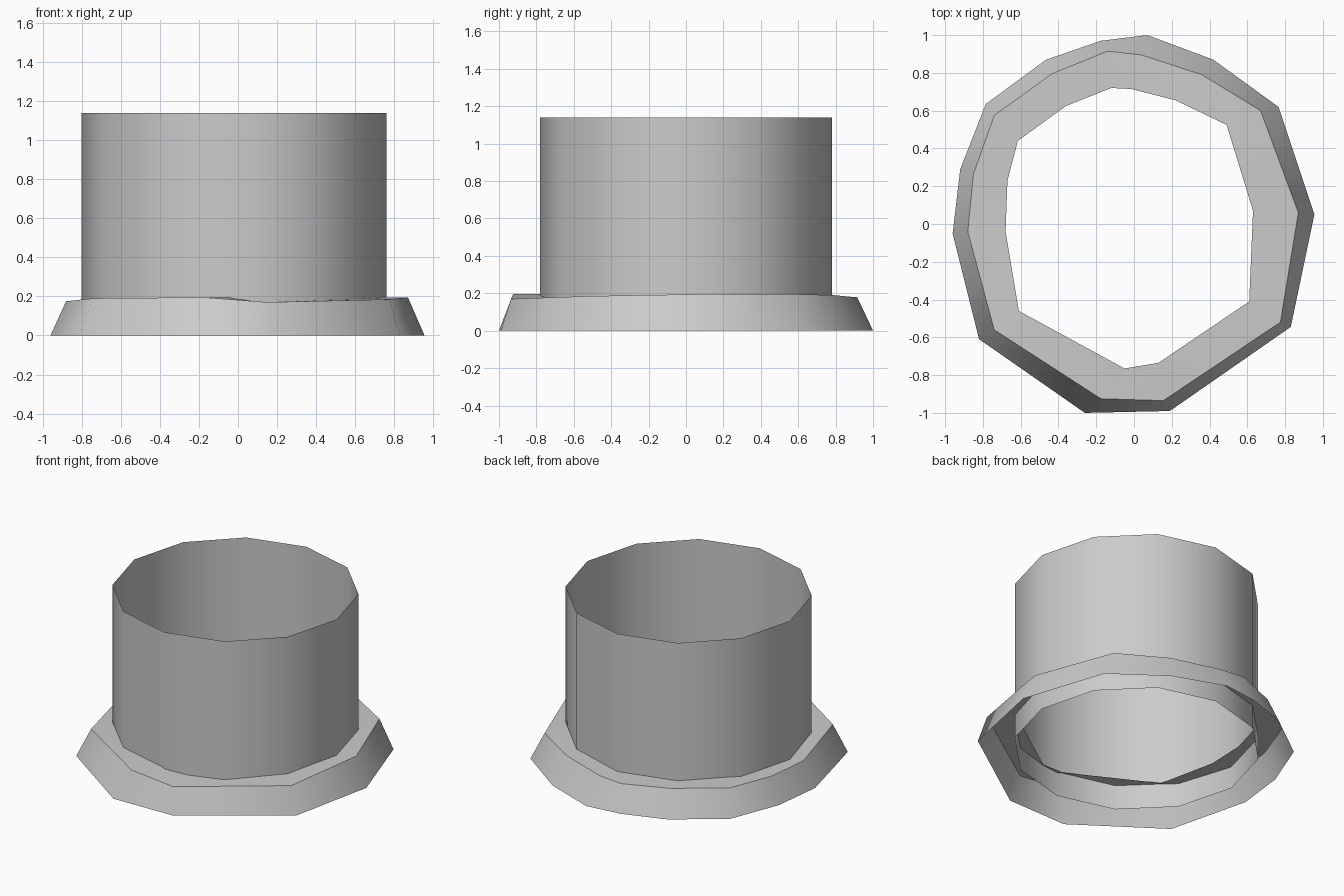
import bpy
import math

# Remove the default object
default_object = bpy.data.objects.get("Cube")
if default_object:
    bpy.data.objects.remove(default_object, do_unlink=True)


def make_material(name, colour):
    """Create a plain flat-coloured material."""
    material = bpy.data.materials.new(name)
    material.use_nodes = True
    material.diffuse_color = colour
    shader = material.node_tree.nodes["Principled BSDF"]
    shader.inputs["Base Color"].default_value = colour
    return material


def build_loft(name, loops, material, smooth_angle):
    """Skin a stack of matching closed loops into an open smooth shell."""
    count = len(loops[0])
    vertices = [point for loop in loops for point in loop]
    faces = []
    for level in range(len(loops) - 1):
        lower, upper = level * count, (level + 1) * count
        for i in range(count):
            j = (i + 1) % count
            faces.append((lower + i, lower + j, upper + j, upper + i))
    mesh = bpy.data.meshes.new(name)
    mesh.from_pydata(vertices, [], faces)
    mesh.materials.append(material)
    shell = bpy.data.objects.new(name, mesh)
    bpy.context.collection.objects.link(shell)

    # Smooth shading around the wall, crisp at the rim
    bpy.ops.object.select_all(action="DESELECT")
    shell.select_set(True)
    bpy.context.view_layer.objects.active = shell
    bpy.ops.object.shade_smooth_by_angle(angle=math.radians(smooth_angle))
    return shell


def circle_loop(radius, centre_x, height, sides):
    """Return a regular counter-clockwise loop of points."""
    step = math.tau / sides
    return [(centre_x + radius * math.cos(i * step), radius * math.sin(i * step), height)
            for i in range(sides)]


grey = make_material("light grey", (.6, .6, .6, 1))

# Tube: open twelve-sided wall passing down through the flange
build_loft("tube_wall",
           [circle_loop(.78, -.02, height, 12) for height in (.02, 1.14)],
           grey, 40)

# Flange: uneven hand-cut outlines for the foot, the rim and the hole,
# listed counter-clockwise from the back
foot_outline = [(.07, 1), (-.175, .97), (-.465, .87), (-.785, .635), (-.92, .29),
                (-.96, -.05), (-.82, -.61), (-.26, -1), (.19, -.99),
                (.83, -.545), (.955, .05), (.765, .62), (.42, .87)]
rim_outline = [(.04, .895), (-.14, .915), (-.435, .795), (-.74, .575), (-.85, .265),
               (-.88, -.04), (-.74, -.56), (-.175, -.925), (.155, -.935),
               (.775, -.52), (.87, .06), (.67, .6), (.36, .79)]
hole_outline = [(-.015, .715), (-.12, .72), (-.36, .625), (-.615, .44), (-.67, .23),
                (-.68, -.04), (-.61, -.46), (-.05, -.765), (.13, -.735),
                (.61, -.41), (.63, .07), (.49, .525), (.22, .655)]
rim_heights = [.18, .18, .18, .18, .175, .175, .19, .195, .17, .185, .195, .195, .19]

foot = [(x, y, 0) for x, y in foot_outline]
rim = [(x, y, z) for (x, y), z in zip(rim_outline, rim_heights)]
hole = [(x, y, z) for (x, y), z in zip(hole_outline, rim_heights)]
build_loft("flared_flange", [foot, rim, hole], grey, 50)
